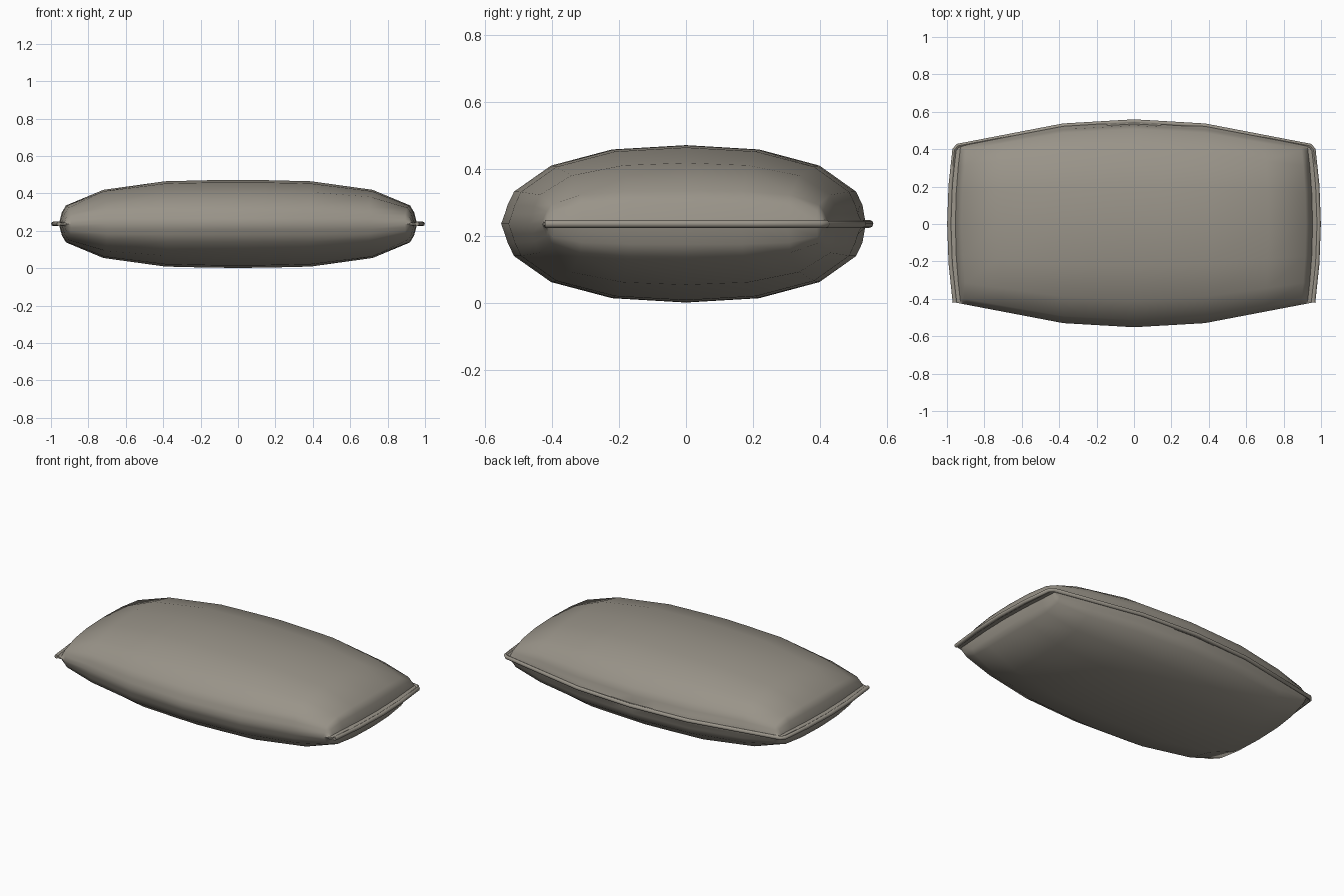
import bpy, bmesh

if "Cube" in bpy.data.objects:
    bpy.data.objects.remove(bpy.data.objects["Cube"])

MID, HALF = 0.237, 0.235
fabric = bpy.data.materials.new("warm grey fabric")
fabric.diffuse_color = (0.32, 0.295, 0.25, 1)
fabric.use_nodes = True
fabric.node_tree.nodes["Principled BSDF"].inputs["Base Color"].default_value = fabric.diffuse_color


def lerp(t, pts):
    for (a, fa), (b, fb) in zip(pts, pts[1:]):
        if t <= b:
            return fa + (fb - fa) * (t - a) / (b - a)
    return pts[-1][1]


# puff profiles (length, depth) and plan outline
LEN = [(0, 1), (.15, .995), (.39, .97), (.72, .775), (.92, .42), (.942, .26), (.955, .05), (.985, .03)]
DEP = [(0, 1), (.4, .945), (.73, .74), (.93, .41), (.965, .24), (.98, .13), (1, .03)]
WIDTH = [(0, .552), (.39, .53), (.985, .42)]


def mirrored(pts):
    vals = [p[0] for p in pts]
    return [-v for v in vals[:0:-1]] + vals


def plan(u, v):
    w = lerp(abs(u), WIDTH)
    if v > 0:
        w -= .006
    return u * (1 - .03 * v * v), v * w


def puff(u, v):
    f, g = lerp(abs(u), LEN), lerp(abs(v), DEP)
    if v > .97 and abs(u) < .2:      # small pinch at the middle of the back seam
        g = .04
    if v == -1:                      # front is a plain fold
        g = 0
    if abs(u) > .95 and abs(v) > .9:
        g = max(g, .3)
    return HALF * f * g * (1 + 1.2 * (1 - f) * (1 - g))


# puffed cushion body, upper and lower shell
bm = bmesh.new()
us, vs = mirrored(LEN), mirrored(DEP)
for s in (1, -1):
    grid = [[bm.verts.new((*plan(u, v), MID + s * puff(u, v))) for v in vs] for u in us]
    for a, b in zip(grid, grid[1:]):
        for j in range(len(vs) - 1):
            q = [a[j], b[j], b[j + 1], a[j + 1]]
            bm.faces.new(q if s > 0 else q[::-1])
    edge = grid[0] + [c[-1] for c in grid[1:]] + grid[-1][-2::-1] + [c[0] for c in grid[-2:0:-1]]
    if s > 0:
        top_edge = edge
for i in range(len(edge)):           # close the thin seam
    k = (i + 1) % len(edge)
    bm.faces.new((top_edge[i], top_edge[k], edge[k], edge[i]))
bmesh.ops.remove_doubles(bm, verts=bm.verts, dist=.0005)
bmesh.ops.recalc_face_normals(bm, faces=bm.faces)
mesh = bpy.data.meshes.new("cushion_body")
bm.to_mesh(mesh)
bm.free()
body = bpy.data.objects.new("cushion_body", mesh)
bpy.context.collection.objects.link(body)
mesh.materials.append(fabric)

# piping along both ends and the back
path = [plan(-.987, v) for v in (-1, -.5, 0, .5, .96)]
path += [plan(u, 1.003) for u in (-.97, -.39, 0, .39, .97)]
path += [plan(.987, v) for v in (.96, .5, 0, -.5, -1)]
curve = bpy.data.curves.new("seam_piping", 'CURVE')
curve.dimensions = '3D'
curve.bevel_depth = .012
curve.bevel_resolution = 2
curve.use_fill_caps = True
sp = curve.splines.new('POLY')
sp.points.add(len(path) - 1)
for p, (x, y) in zip(sp.points, path):
    p.co = (x, y, MID, 1)
piping = bpy.data.objects.new("seam_piping", curve)
bpy.context.collection.objects.link(piping)
curve.materials.append(fabric)

# smooth shading
bpy.ops.object.select_all(action='DESELECT')
piping.select_set(True)
bpy.context.view_layer.objects.active = piping
bpy.ops.object.convert(target='MESH')
body.select_set(True)
bpy.context.view_layer.objects.active = body
bpy.ops.object.shade_smooth_by_angle(angle=.8)
